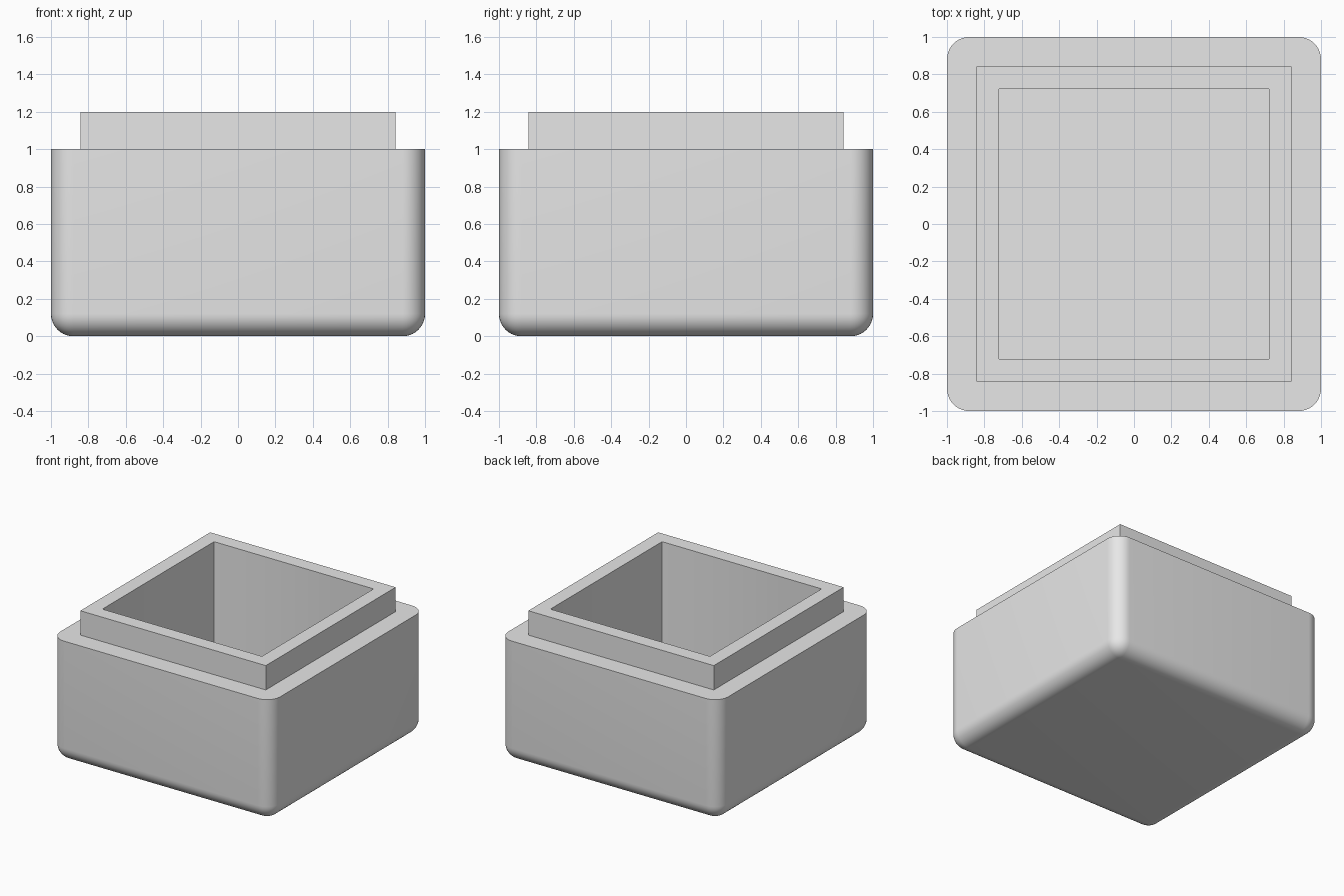
import bpy
import bmesh

if "Cube" in bpy.data.objects:
    bpy.data.objects.remove(bpy.data.objects["Cube"], do_unlink=True)

HALF, LIP, CAVITY = 1.0, 0.843, 0.725    # half widths
SHOULDER, TOP, FLOOR = 1.0, 1.2, 0.275   # heights

grey = bpy.data.materials.new("light grey")
grey.use_nodes = True
grey.diffuse_color = (0.8, 0.8, 0.8, 1)
grey.node_tree.nodes["Principled BSDF"].inputs["Base Color"].default_value = (0.8, 0.8, 0.8, 1)


def box(name, half, bottom, top, radius=0, segments=1, round_bottom=False):
    """Square box with rounded upright edges and, if asked, a rounded bottom."""
    bm = bmesh.new()
    bmesh.ops.create_cube(bm, size=2)
    for v in bm.verts:
        v.co = (v.co.x * half, v.co.y * half, top if v.co.z > 0 else bottom)
    if radius:
        edges = []
        for e in bm.edges:
            heights = [v.co.z for v in e.verts]
            upright = heights[0] != heights[1]
            if upright or (round_bottom and max(heights) == bottom):
                edges.append(e)
        bmesh.ops.bevel(bm, geom=edges, offset=radius, segments=segments,
                        profile=0.5, affect='EDGES', clamp_overlap=True)
    mesh = bpy.data.meshes.new(name)
    bm.to_mesh(mesh)
    bm.free()
    mesh.materials.append(grey)
    obj = bpy.data.objects.new(name, mesh)
    bpy.context.collection.objects.link(obj)
    return obj


# Rounded outer body, raised lip and the hollow
body = box("box_base", HALF, 0, SHOULDER, 0.12, 10, round_bottom=True)
lip = box("lip_helper", LIP, 0.6, TOP)
cavity = box("cavity_cutter", CAVITY, FLOOR, TOP + 0.2, 0.01, 2)

bpy.ops.object.select_all(action='DESELECT')
body.select_set(True)
bpy.context.view_layer.objects.active = body
for helper, operation in ((lip, 'UNION'), (cavity, 'DIFFERENCE')):
    mod = body.modifiers.new(helper.name, 'BOOLEAN')
    mod.operation = operation
    mod.solver = 'EXACT'
    mod.object = helper
    bpy.ops.object.modifier_apply(modifier=mod.name)
    bpy.data.objects.remove(helper, do_unlink=True)

# Smooth rounded edges, crisp rims
bpy.ops.object.shade_smooth_by_angle(angle=0.6)
